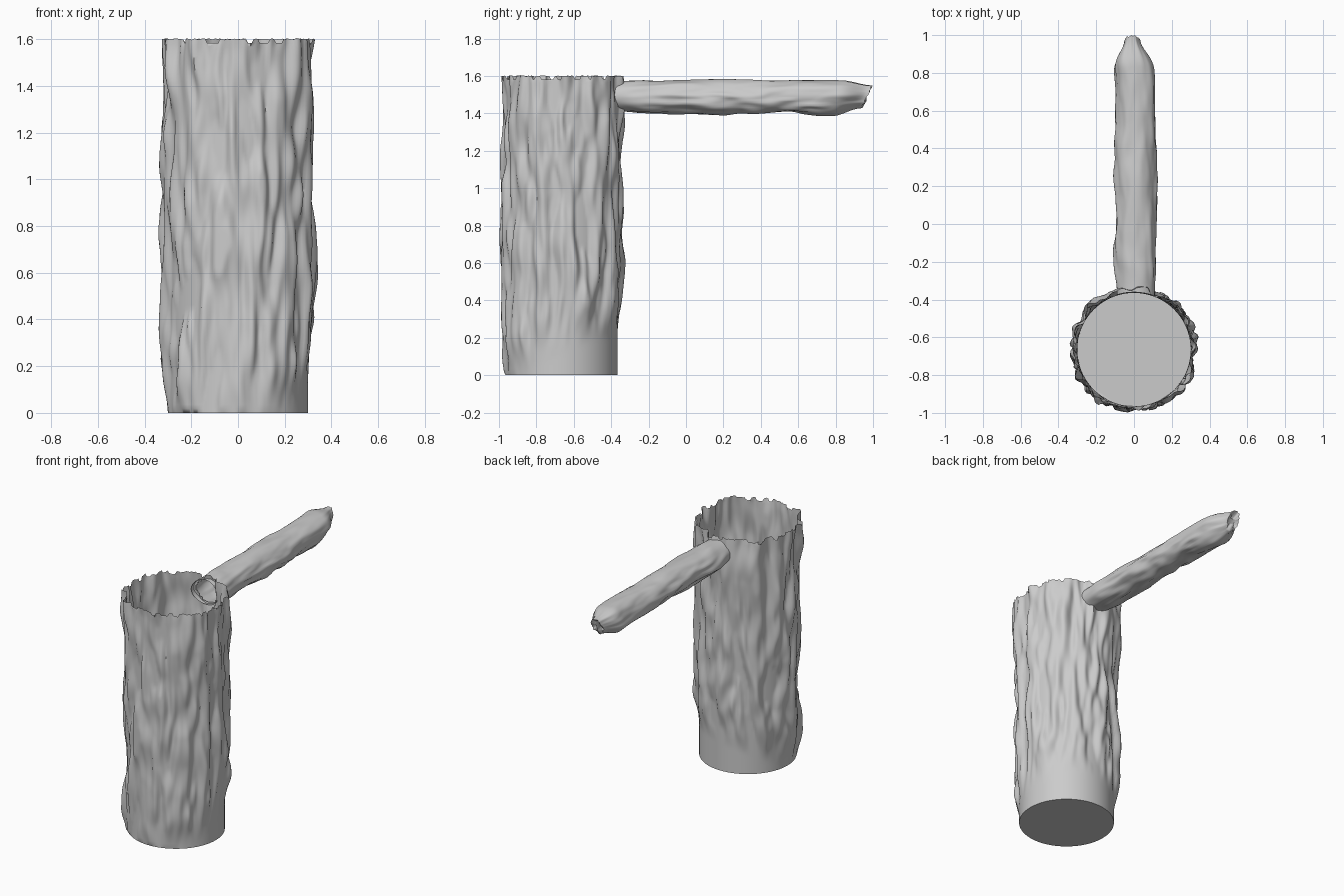
import bpy, bmesh, math
from mathutils import Vector, noise

if "Cube" in bpy.data.objects:
    bpy.data.objects.remove(bpy.data.objects["Cube"])

CY, R, H = -0.665, 0.30, 1.6          # trunk centre, radius, height
BX, BZ, RX, RZ = 0.01, 1.492, 0.10, 0.082   # branch axis and half sizes


def smooth(a, b, t):
    t = max(0.0, min(1.0, (t - a) / (b - a)))
    return t * t * (3 - 2 * t)


def bark(p, stretch):
    """Long sharp ridges, stretched along the grain (third axis)."""
    q = Vector((p.x, p.y, p.z * stretch))
    w = noise.noise_vector(q * 5) * 0.03
    a = noise.noise((q + w) * 13)
    b = noise.noise((q + w) * 27 + Vector((7, 3, 1)))
    return max(0.0, 0.36 + 0.85 * a + 0.45 * b)


def finish(bm, name, angle=60):
    bmesh.ops.recalc_face_normals(bm, faces=bm.faces)
    me = bpy.data.meshes.new(name)
    bm.to_mesh(me)
    bm.free()
    ob = bpy.data.objects.new(name, me)
    bpy.context.collection.objects.link(ob)
    bpy.ops.object.select_all(action='DESELECT')
    bpy.context.view_layer.objects.active = ob
    ob.select_set(True)
    bpy.ops.object.shade_smooth_by_angle(angle=math.radians(angle))
    return ob


def skin(bm, rings):
    for lo, hi in zip(rings, rings[1:]):
        n = len(lo)
        for i in range(n):
            j = (i + 1) % n
            bm.faces.new((lo[i], lo[j], hi[j], hi[i]))


# Hollow trunk: open top, bark fading to a smooth foot at the back
bm = bmesh.new()
N, M = 180, 90
rings = []
for k in range(M + 1):
    ring = []
    for i in range(N):
        t = math.tau * i / N
        c, s = math.cos(t), math.sin(t)
        z = H * k / M
        fade_top = 0.16 + 0.14 * s + 0.06 * c
        d = 0.05 * bark(Vector((c * R, s * R, z)), 0.2)
        d = min(d, 0.048 if s > -0.85 else 0.034)
        d *= smooth(fade_top - 0.12, fade_top + 0.14, z) if k else 0.0
        # bark leans slightly along the trunk
        t2 = t + 0.03 * noise.noise(Vector((c, s, z * 3)))
        if k == M:   # ragged rim
            chip = noise.noise(Vector((c * 9, s * 9, 4)))
            z -= 0.025 if chip > 0.15 else 0.0
            z += 0.008 * noise.noise(Vector((c * 25, s * 25, 9)))
        r = R + d
        ring.append(bm.verts.new((r * math.cos(t2), CY + r * math.sin(t2), z)))
    rings.append(ring)
skin(bm, rings)
# opening where the branch joins
hole = []
for f in bm.faces:
    m = f.calc_center_median()
    if m.y > CY and ((m.x - BX) / RX) ** 2 + ((m.z - BZ) / RZ) ** 2 < 0.75:
        hole.append(f)
bmesh.ops.delete(bm, geom=hole, context='FACES')
bm.faces.new(rings[0])
finish(bm, "trunk")

# Branch: rough tube running back from the trunk wall to a broken tip
bm = bmesh.new()
N, M = 56, 90
rings = []
for k in range(M + 1):
    ring = []
    u = k / M
    taper_x = 1 - 0.6 * smooth(0.87, 1.0, u) ** 1.5
    taper_z = 1 - 0.35 * smooth(0.88, 1.0, u)
    for i in range(N):
        t = math.tau * i / N
        c, s = math.cos(t), math.sin(t)
        y0 = CY + math.sqrt((R + 0.004) ** 2 - (RX * c + BX) ** 2)
        y1 = 0.968 + 0.03 * s + 0.018 * noise.noise(Vector((c * 3, s * 3, 2)))
        y = y0 + (min(y1, 1.0) - y0) * u
        d = 0.027 * bark(Vector((c * 0.12, s * 0.12, y + 5)), 0.28)
        d *= smooth(0.0, 0.12, u) * (1 - 0.65 * max(0, s))
        x = BX - 0.02 * smooth(0.8, 1, u) + (RX + d) * c * taper_x
        z = BZ + (RZ + d) * s * taper_z
        ring.append(bm.verts.new((x, y, z)))
    rings.append(ring)
# hollowed, splintered end
end = []
for i in range(N):
    t = math.tau * i / N
    end.append(bm.verts.new((BX - 0.02 + 0.02 * math.cos(t),
                             0.955 + 0.01 * math.sin(3 * t),
                             BZ + 0.025 * math.sin(t))))
rings.append(end)
skin(bm, rings)
bm.faces.new(end)
finish(bm, "branch")
